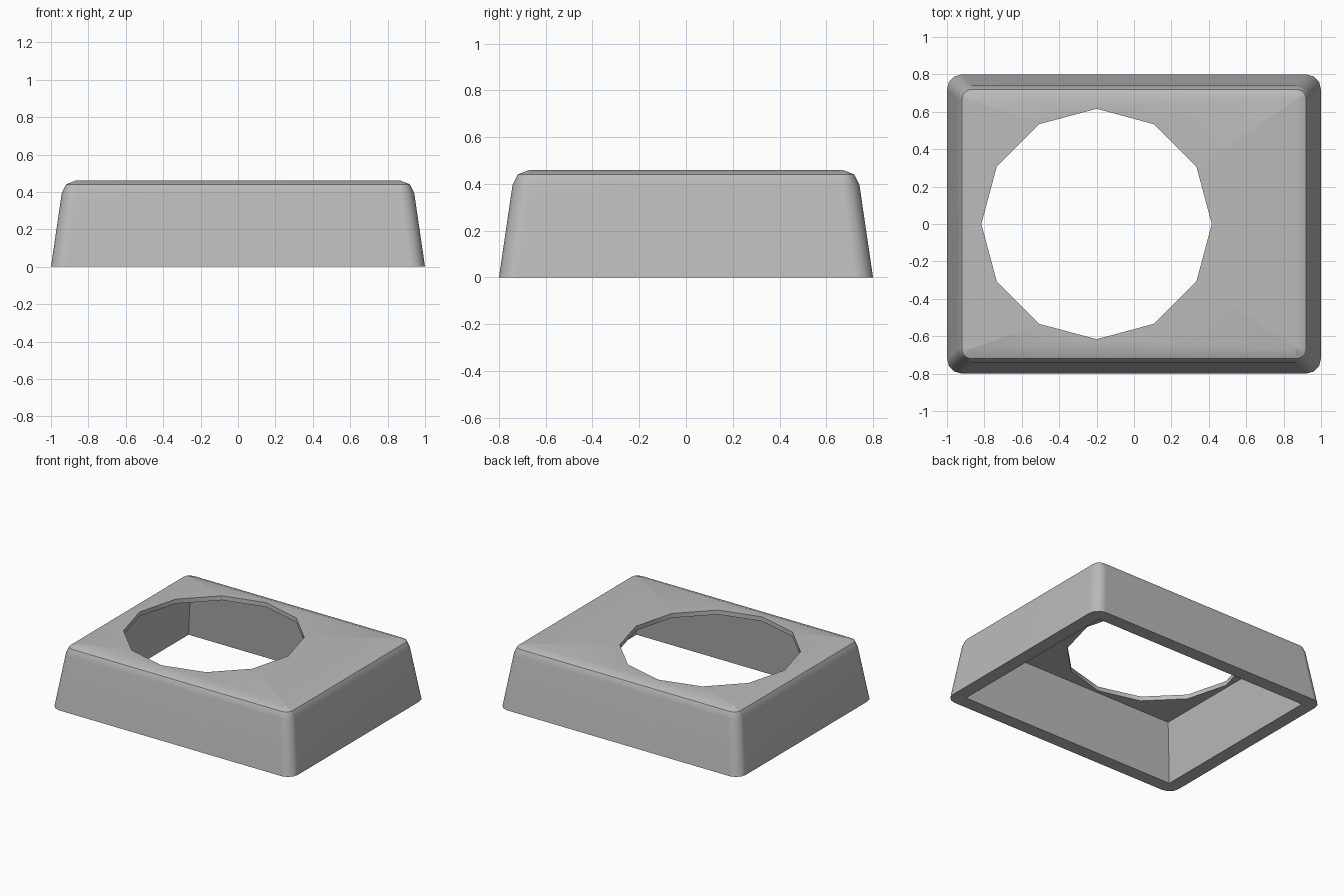
import bpy, bmesh, math

cube = bpy.data.objects.get("Cube")
if cube:
    bpy.data.objects.remove(cube, do_unlink=True)

# Single grey plastic material
grey = bpy.data.materials.new("grey")
grey.use_nodes = True
colour = (0.5, 0.5, 0.5, 1)
grey.diffuse_color = colour
grey.node_tree.nodes["Principled BSDF"].inputs["Base Color"].default_value = colour

bm = bmesh.new()


def ring(points, z):
    """Closed loop of vertices and edges at height z."""
    verts = [bm.verts.new((x, y, z)) for x, y in points]
    edges = [bm.edges.new((v, verts[i - 1])) for i, v in enumerate(verts)]
    return verts, edges


def rounded_rect(hx, hy, r, segments=3):
    pts = []
    for q, (sx, sy) in enumerate(((1, 1), (-1, 1), (-1, -1), (1, -1))):
        for i in range(segments + 1):
            a = (q + i / segments) * math.pi / 2
            pts.append((sx * (hx - r) + r * math.cos(a), sy * (hy - r) + r * math.sin(a)))
    return pts


def rect(hx, hy):
    return [(hx, hy), (-hx, hy), (-hx, -hy), (hx, -hy)]


def join(a, b):
    """Quads between two rings with equal vertex counts."""
    n = len(a[0])
    for i in range(n):
        bm.faces.new((a[0][i - 1], a[0][i], b[0][i], b[0][i - 1]))


def fill(a, b):
    """Flat surface between an outline and a hole."""
    bmesh.ops.triangle_fill(bm, edges=a[1] + b[1], use_beauty=True, use_dissolve=False)


TOP, CEILING = 0.46, 0.427

# Outer tapered walls with a bevelled top edge: inset, height, corner radius
profile = [(0, 0, 0.08), (0.058, 0.395, 0.075), (0.08, 0.44, 0.05), (0.13, TOP, 0.01)]
outer = [ring(rounded_rect(1 - d, 0.8 - d, r), z) for d, z, r in profile]
for a, b in zip(outer, outer[1:]):
    join(a, b)

# Inner cavity with sharp corners
inner_low = ring(rect(0.9, 0.7), 0)
inner_high = ring(rect(0.838, 0.638), CEILING)
join(inner_low, inner_high)

# Twelve-sided opening, offset to the right
opening = [(-0.2 + 0.616 * math.cos(i * math.pi / 6), 0.616 * math.sin(i * math.pi / 6))
           for i in range(12)]
hole_top, hole_low = ring(opening, TOP), ring(opening, CEILING)
join(hole_top, hole_low)

# Top plate, ceiling and bottom rim
fill(outer[-1], hole_top)
fill(inner_high, hole_low)
fill(outer[0], inner_low)

bmesh.ops.recalc_face_normals(bm, faces=bm.faces)
mesh = bpy.data.meshes.new("housing")
bm.to_mesh(mesh)
bm.free()
mesh.materials.append(grey)

housing = bpy.data.objects.new("housing", mesh)
bpy.context.collection.objects.link(housing)
bpy.ops.object.select_all(action='DESELECT')
housing.select_set(True)
bpy.context.view_layer.objects.active = housing
bpy.ops.object.shade_smooth_by_angle(angle=math.radians(32))

# Keep the broad faces flat while the corners stay smooth
weighted = housing.modifiers.new("weighted_normals", 'WEIGHTED_NORMAL')
weighted.keep_sharp = True
